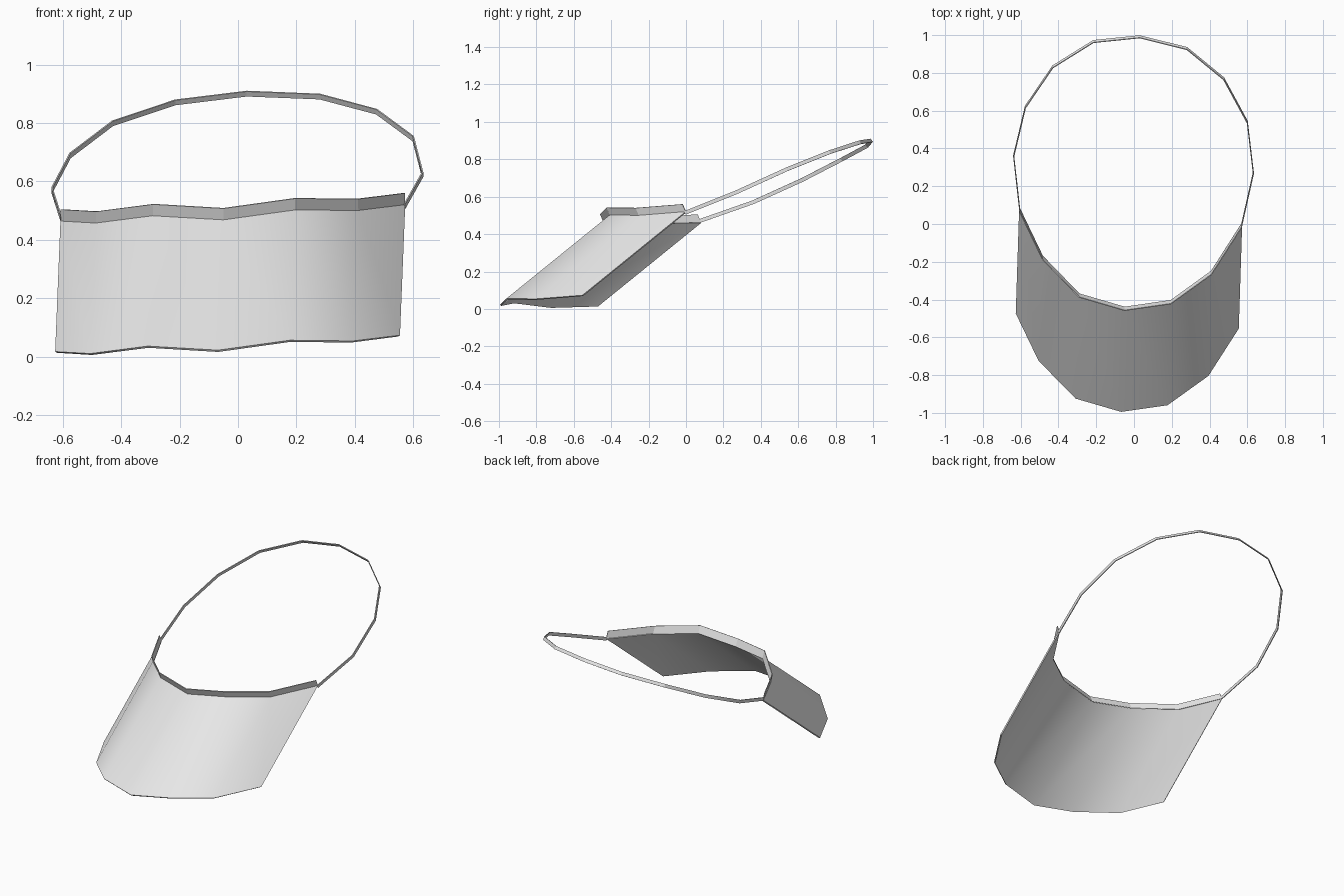
import bpy
import math
from mathutils import Vector

cube = bpy.data.objects.get("Cube")
if cube:
    bpy.data.objects.remove(cube, do_unlink=True)

# Single flat colour
grey = bpy.data.materials.new("light grey")
colour = (0.8, 0.8, 0.8, 1.0)
grey.diffuse_color = colour
grey.use_nodes = True
grey.node_tree.nodes["Principled BSDF"].inputs["Base Color"].default_value = colour


def strip(name, path, sweep, thickness, smooth_angle):
    """Sweep an open path along a straight vector into a thin sheet."""
    low = [Vector(p) for p in path]
    verts = low + [p + Vector(sweep) for p in low]
    n = len(low)
    faces = [(i, i + 1, n + i + 1, n + i) for i in range(n - 1)]
    mesh = bpy.data.meshes.new(name)
    mesh.from_pydata(verts, [], faces)
    mesh.materials.append(grey)
    obj = bpy.data.objects.new(name, mesh)
    bpy.context.collection.objects.link(obj)
    solid = obj.modifiers.new("thickness", "SOLIDIFY")
    solid.thickness = thickness
    solid.offset = 0
    bpy.ops.object.select_all(action="DESELECT")
    obj.select_set(True)
    bpy.context.view_layer.objects.active = obj
    bpy.ops.object.modifier_apply(modifier=solid.name)
    bpy.ops.object.shade_smooth_by_angle(angle=math.radians(smooth_angle))
    return obj


# Forehead line shared by the shield and the brow band
brow = [(-.605, .08, .462), (-.485, -.17, .455), (-.29, -.37, .48),
        (-.05, -.44, .466), (.195, -.405, .5), (.41, -.25, .498), (.57, 0, .518)]

# Loop running round the back of the head
loop = [(.57, 0, .505), (.632, .275, .615), (.6, .545, .738), (.475, .775, .83),
        (.28, .935, .882), (.03, .997, .892), (-.215, .972, .862),
        (-.43, .838, .79), (-.575, .625, .68), (-.637, .365, .562), (-.605, .08, .462)]

strip("face_shield", brow, (-.018, -.552, -.447), .008, 45)
strip("brow_band", brow, (0, -.018, .042), .005, 20)
strip("head_strap", loop, (0, -.012, .017), .005, 20)
